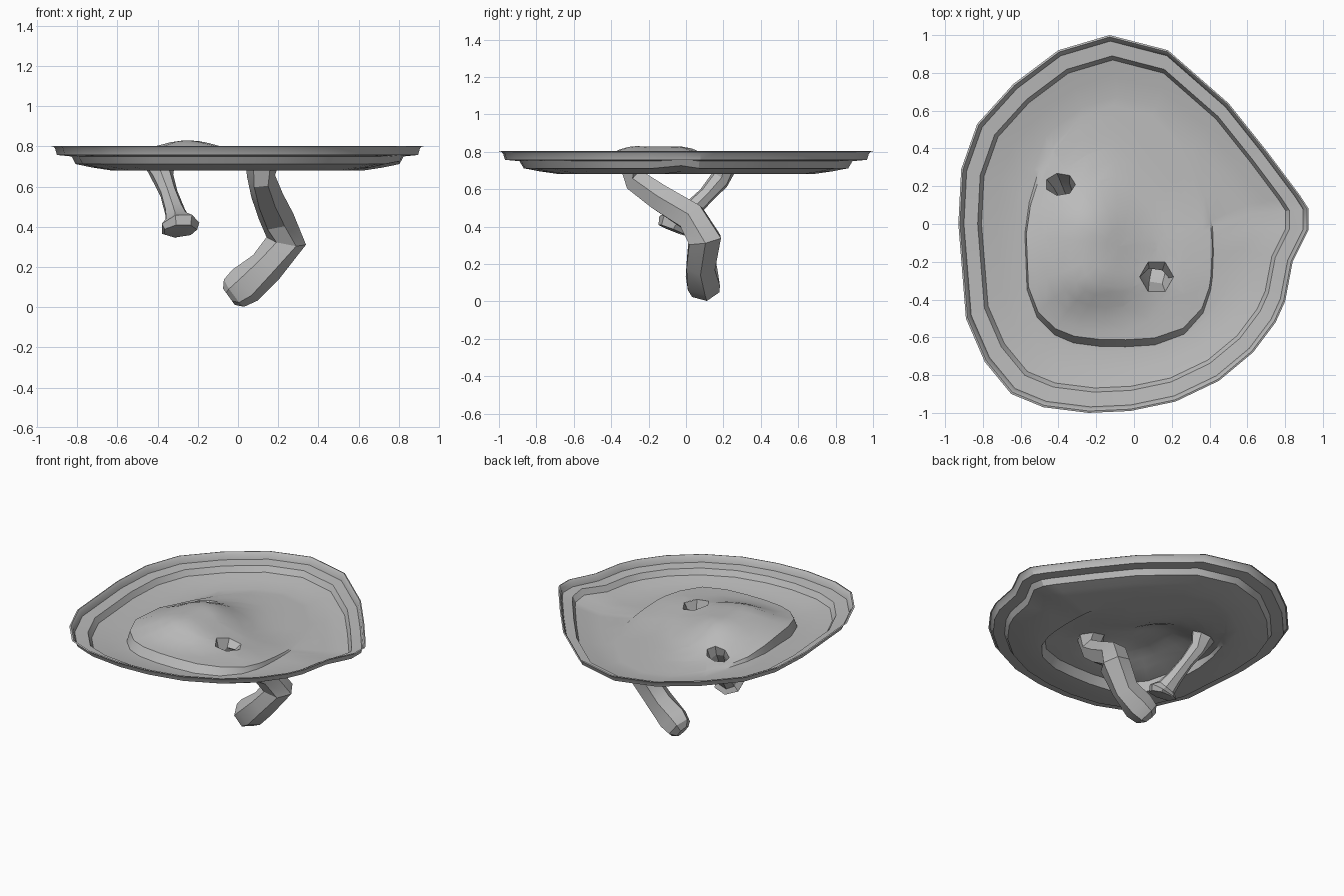
import bpy, bmesh, math
from mathutils import Vector
from mathutils.bvhtree import BVHTree

cube = bpy.data.objects.get("Cube")
if cube:
    bpy.data.objects.remove(cube, do_unlink=True)

grey = bpy.data.materials.new("plain_grey")
grey.use_nodes = True
grey.diffuse_color = (0.5, 0.5, 0.5, 1)
grey.node_tree.nodes["Principled BSDF"].inputs["Base Color"].default_value = (0.5, 0.5, 0.5, 1)


def finish(name, bm, angle):
    mesh = bpy.data.meshes.new(name)
    bm.to_mesh(mesh)
    mesh.materials.append(grey)
    obj = bpy.data.objects.new(name, mesh)
    bpy.context.collection.objects.link(obj)
    bpy.ops.object.select_all(action='DESELECT')
    obj.select_set(True)
    bpy.context.view_layer.objects.active = obj
    bpy.ops.object.shade_smooth_by_angle(angle=math.radians(angle))


def bridge(bm, a, b):
    n = len(a)
    for i in range(n):
        bm.faces.new((a[i], b[i], b[(i + 1) % n], a[(i + 1) % n]))


def clamp(t):
    return min(1, max(0, t))


# Dish outline, clockwise from the back tip
outline = [(-.13, 1), (.18, .92), (.5, .64), (.7, .39), (.88, .15), (.925, .08), (.925, -.03),
           (.84, -.2), (.8, -.41), (.75, -.52), (.63, -.68), (.45, -.83), (.22, -.94),
           (-.02, -.99), (-.24, -1), (-.48, -.97), (-.65, -.9), (-.79, -.73), (-.89, -.5),
           (-.93, 0), (-.915, .29), (-.83, .53), (-.64, .74), (-.4, .92)]
FLOOR = .68
HILL = .15
MID = Vector((-.08, -.12))


def mound_height(x, y):
    dy = (y + .28) / .17 if y < -.28 else max(0, y + .05) / .27
    width = .28 - .06 * clamp((y + .1) / .3)
    hill = math.exp(-((x + .25) / width) ** 2 - dy * dy)
    shelf = .05 * clamp((.1 - y) / .4) * clamp((.6 - x) / .35)
    return FLOOR + HILL * hill + shelf * (1 - hill)


# Squarish at the front, a long oval at the back
def footprint(p):
    d = (Vector(p) - MID).normalized()
    n, depth = (3, .53) if d.y < 0 else (2, .75)
    return d * (abs(d.x / .5) ** n + abs(d.y / depth) ** n) ** (-1 / n)


dish = bmesh.new()
rings = []
# Stepped rim and shallow floor
for s, z in [(1, .80), (.99, .803), (.978, .79), (.968, .757), (.89, .75),
             (.868, .712), (.78, .695), (.675, FLOOR)]:
    ring = []
    for x, y in outline:
        crease = .014 if x > .9 and abs(y) < .05 and s < .9 else 0
        ring.append(dish.verts.new((x * s, y * s, z + crease)))
    rings.append(ring)
# Raised mound in the floor, with a sheer side and a steep front
feet = [footprint(p) for p in outline]
rings.append([dish.verts.new((*(MID + f), FLOOR)) for f in feet])
for sx, sy in [(.985, .93), (.9, .84), (.78, .72), (.65, .61), (.52, .5), (.4, .4), (.26, .26), (.13, .13)]:
    pts = [MID + Vector((f.x * sx, f.y * sy)) for f in feet]
    rings.append([dish.verts.new((p.x, p.y, mound_height(p.x, p.y))) for p in pts])
for a, b in zip(rings, rings[1:]):
    bridge(dish, a, b)
top = dish.verts.new((MID.x, MID.y, mound_height(*MID)))
last = rings[-1]
for i in range(len(last)):
    dish.faces.new((last[i], top, last[(i + 1) % len(last)]))
bmesh.ops.recalc_face_normals(dish, faces=dish.faces)
surface = BVHTree.FromBMesh(dish)


# Polygon projected down onto the dish
def hole_ring(x, y, rx, ry, sides):
    ring = []
    for k in range(sides):
        a = math.tau * k / sides
        px, py = x + rx * math.cos(a), y + ry * math.sin(a)
        hit = surface.ray_cast(Vector((px, py, 2)), Vector((0, 0, -1)))[0]
        ring.append(Vector((px, py, hit.z)))
    return ring


def cut_hole(ring):
    c = sum(ring, Vector()) / len(ring)
    edges = list(zip(ring, ring[1:] + ring[:1]))
    for p, q in edges:
        out = Vector((q.y - p.y, p.x - q.x, 0))
        near = [f for f in dish.faces if (f.calc_center_median() - c).length < .25]
        geom = near + list({e for f in near for e in f.edges}) + list({v for f in near for v in f.verts})
        bmesh.ops.bisect_plane(dish, geom=geom, plane_co=p, plane_no=out, dist=1e-5)
    gone = [f for f in dish.faces
            if all((q - p).xy.cross((f.calc_center_median() - p).xy) > 0 for p, q in edges)]
    bmesh.ops.delete(dish, geom=gone, context='FACES')


# Hollow bent stem hanging from a hole; path holds x, y, z and radius
def stem(name, ring, path):
    bm = bmesh.new()
    prev = [bm.verts.new(p) for p in ring]
    n = len(ring)
    pts = [Vector(p[:3]) for p in path]
    for i, p in enumerate(pts):
        d = (pts[min(i + 1, len(pts) - 1)] - pts[max(i - 1, 0)]).normalized()
        u = (Vector((1, 0, 0)) - d * d.x).normalized()
        v = u.cross(d)
        cur = []
        for k in range(n):
            a = math.tau * k / n
            cur.append(bm.verts.new(p + (u * math.cos(a) + v * math.sin(a)) * path[i][3]))
        bridge(bm, prev, cur)
        prev = cur
    bm.faces.new(prev)
    bmesh.ops.recalc_face_normals(bm, faces=bm.faces)
    finish(name, bm, 25)


back_hole = hole_ring(-.39, .21, .08, .06, 7)
front_hole = hole_ring(.12, -.28, .09, .09, 6)
cut_hole(back_hole)
cut_hole(front_hole)
finish("dish", dish, 30)

stem("short_stem", back_hole, [
    (-.375, .18, .65, .055), (-.345, .11, .57, .045), (-.315, .02, .48, .052),
    (-.3, -.035, .43, .065), (-.29, -.06, .405, .1), (-.288, -.07, .38, .085)])
stem("long_stem", front_hole, [
    (.115, -.275, .65, .07), (.145, -.14, .555, .08), (.19, .03, .45, .088),
    (.24, .1, .33, .1), (.14, .08, .2, .088), (.035, .09, .11, .1),
    (-.02, .1, .07, .085), (-.045, .1, .052, .05)])
